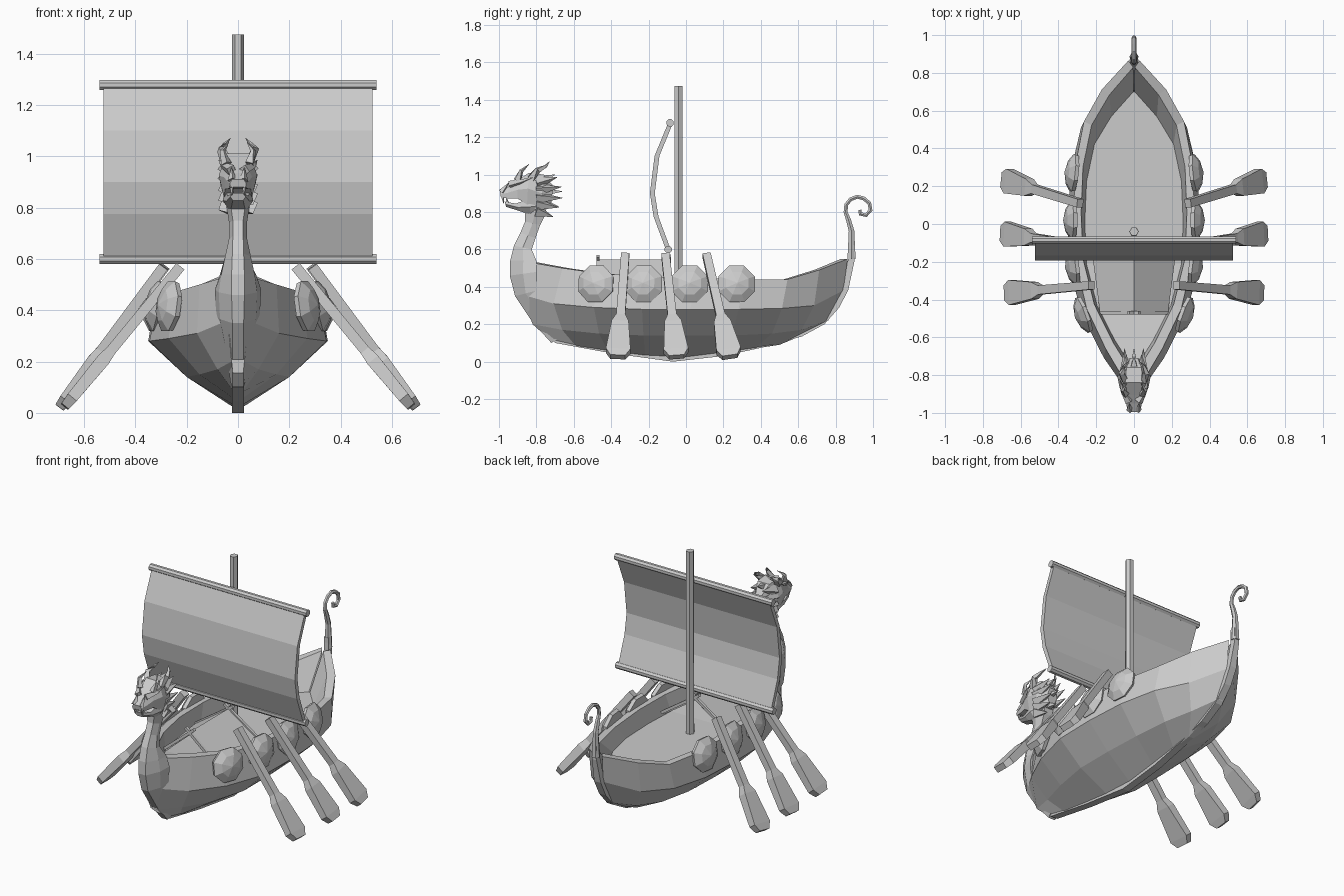
import bpy, bmesh, math
from mathutils import Vector, Matrix

if "Cube" in bpy.data.objects:
    bpy.data.objects.remove(bpy.data.objects["Cube"])


def make(name, verts, faces):
    me = bpy.data.meshes.new(name)
    me.from_pydata([tuple(v) for v in verts], [], faces)
    bm = bmesh.new()
    bm.from_mesh(me)
    bmesh.ops.remove_doubles(bm, verts=bm.verts, dist=1e-5)
    bmesh.ops.recalc_face_normals(bm, faces=bm.faces)
    bm.to_mesh(me)
    bm.free()
    ob = bpy.data.objects.new(name, me)
    bpy.context.collection.objects.link(ob)
    return ob


def skin(name, rings):
    """Join closed rings of equal length and cap both ends."""
    n = len(rings[0])
    verts = [v for r in rings for v in r]
    faces = [(i*n+j, i*n+(j+1) % n, (i+1)*n+(j+1) % n, (i+1)*n+j)
             for i in range(len(rings)-1) for j in range(n)]
    faces += [tuple(range(n)), tuple(range(len(verts)-n, len(verts)))]
    return make(name, verts, faces)


def tube(name, pts, radii, sides=6, ref=(1, 0, 0)):
    """Tapered tube along points."""
    pts = [Vector(p) for p in pts]
    rings = []
    for i, p in enumerate(pts):
        t = (pts[min(i+1, len(pts)-1)] - pts[max(i-1, 0)]).normalized()
        u = t.cross(Vector(ref)).normalized()
        v = t.cross(u)
        rings.append([p + radii[i]*(u*math.cos(a) + v*math.sin(a))
                      for a in [2*math.pi*(k+.5)/sides for k in range(sides)]])
    return skin(name, rings)


def loft(name, secs):
    """Symmetric hexagonal sections: (ya, za, yb, zb, width a, middle, b)."""
    rings = []
    for ya, za, yb, zb, wa, wm, wb in secs:
        ym, zm = (ya+yb)/2, (za+zb)/2
        rings.append([(-wa, ya, za), (wa, ya, za), (wm, ym, zm),
                      (wb, yb, zb), (-wb, yb, zb), (-wm, ym, zm)])
    return skin(name, rings)


# Hull: u, top x/z, middle x/z, low x/z, keel z
stations = [
    (-1, .05, .53, .04, .36, .025, .20, .11),
    (-.8, .15, .50, .16, .31, .08, .17, .08),
    (-.55, .25, .47, .27, .29, .15, .15, .055),
    (-.25, .31, .455, .345, .28, .20, .14, .03),
    (.05, .32, .45, .35, .28, .20, .14, .02),
    (.35, .31, .44, .335, .28, .19, .14, .045),
    (.62, .265, .44, .28, .285, .16, .15, .07),
    (.82, .17, .49, .17, .30, .10, .17, .09),
    (1, .03, .55, .02, .38, .015, .22, .14)]
rings = []
for u, xt, zt, xm, zm, xl, zl, zk in stations:
    def at(a, b):
        return a + (b-a)*(u+1)/2
    xi = max(xt-.04, .004)
    half = [(.015, at(-.72, .62), zk), (xl, at(-.82, .76), zl), (xm, at(-.88, .84), zm),
            (xt, at(-.83, .865), zt), (xi, at(-.79, .83), zt),
            (xi*.93, at(-.76, .70), max(.345, zt-.11) if u < 0 else .345)]
    rings.append(half + [(-x, y, z) for x, y, z in reversed(half)])
skin("hull", rings)

# Keel strip running up into the stern post
outer = [(-.82, .21), (-.70, .10), (-.4, .045), (-.07, .0), (.2, .03), (.45, .085),
         (.62, .135), (.74, .20), (.82, .29), (.868, .385), (.9, .535), (.9, .62)]
rings = []
for i, (y, z) in enumerate(outer):
    a, b = outer[max(i-1, 0)], outer[min(i+1, len(outer)-1)]
    t = Vector((0, b[0]-a[0], b[1]-a[1])).normalized()
    n = Vector((0, -t.z, t.y)) * .035
    w = .023 if i < 10 else .016
    p = Vector((0, y, z))
    rings.append([p+Vector((w, 0, 0)), p-Vector((w, 0, 0)),
                  p+n-Vector((w, 0, 0)), p+n+Vector((w, 0, 0))])
skin("keel", rings)

# Curled tail
tail = [(.885, .55), (.885, .70), (.868, .76), (.853, .80), (.857, .84), (.88, .868), (.915, .882),
        (.95, .873), (.98, .848), (.987, .81), (.962, .783), (.932, .79), (.93, .812)]
tube("tail_curl", [(0, y, z) for y, z in tail],
     [.025, .017, .015] + [.012]*9 + [.01], 6)

# Bow post and neck
loft("neck", [
    (-.72, .10, -.66, .14, .022, .03, .03),
    (-.82, .21, -.74, .27, .022, .045, .06),
    (-.914, .35, -.80, .38, .022, .07, .085),
    (-.942, .46, -.80, .48, .025, .075, .09),
    (-.94, .54, -.80, .54, .025, .065, .07),
    (-.92, .62, -.825, .60, .022, .05, .04),
    (-.885, .69, -.805, .66, .02, .036, .025),
    (-.86, .75, -.78, .73, .02, .035, .025),
    (-.86, .82, -.75, .79, .03, .045, .03),
    (-.84, .88, -.74, .87, .03, .05, .03)])

# Dragon head and jaw
loft("head", [
    (-.995, .91, -.99, .88, .022, .032, .03),
    (-.95, .935, -.95, .872, .025, .042, .04),
    (-.905, .965, -.90, .872, .035, .055, .05),
    (-.84, 1.01, -.85, .84, .045, .075, .055),
    (-.76, 1.0, -.78, .80, .04, .07, .045),
    (-.71, .94, -.72, .85, .02, .035, .02)])
loft("jaw", [
    (-.97, .856, -.962, .828, .025, .03, .02),
    (-.91, .845, -.89, .805, .04, .045, .025),
    (-.84, .87, -.83, .785, .05, .06, .03),
    (-.78, .88, -.77, .79, .04, .05, .025)])

# Horns, brows, mane, fangs and nostrils
for s, side in ((-1, "left"), (1, "right")):
    def spike(name, pts, r):
        k = len(pts)-1
        tube(side+"_"+name, [(s*x, y, z) for x, y, z in pts],
             [r*(1-i/k)+.001 for i in range(k+1)], 4, (.1, .3, .2))
    spike("horn", [(.045, -.83, .98), (.066, -.79, 1.025), (.052, -.75, 1.045), (.03, -.73, 1.07)], .024)
    spike("crest", [(.045, -.90, .97), (.06, -.88, 1.02), (.035, -.84, 1.055)], .02)
    spike("brow", [(.025, -.94, .945), (.06, -.88, .965), (.075, -.82, .985)], .022)
    spike("nostril", [(.022, -.985, .905), (.025, -.95, .955)], .018)
    spike("fang", [(.024, -.98, .885), (.024, -.975, .845)], .009)
    spike("lower_fang", [(.022, -.955, .85), (.022, -.96, .875)], .008)
    for i, (x, y, z) in enumerate([(.04, -.69, .985), (.05, -.665, .935), (.05, -.66, .875),
                                   (.045, -.68, .825), (.04, -.71, .775)]):
        spike("mane_%d" % i, [(.045, -.80, .88+(z-.88)*.7), (x, y, z)], .034)
for i, (y, z) in enumerate([(-.70, 1.0), (-.66, .91), (-.68, .83)]):
    tube("back_spike_%d" % i, [(0, -.78, .9+(z-.9)*.7), (0, y, z)], [.035, .001], 4)

# Mast, yards and sail
tube("mast", [(0, -.04, .33), (0, -.04, 1.475)], [.026, .024], 6)
for name, y, z in (("upper_yard", -.085, 1.277), ("lower_yard", -.095, .6)):
    tube(name, [(-.54, y, z), (.54, y, z)], [.021, .021], 8, (0, 0, 1))
prof = [(-.085, 1.27), (-.155, 1.10), (-.18, .90), (-.16, .775), (-.095, .60)]
loop = [(y-.013, z) for y, z in prof] + [(y+.013, z) for y, z in reversed(prof)]
skin("sail", [[(x, y, z) for y, z in loop] for x in (-.525, .525)])

# Tent on the deck with crossed end poles
tent = [(-.47, .18), (-.09, .23)]
rings = [[(-w, y, .39), (0, y, .545), (w, y, .39), (w-.02, y, .385), (0, y, .525), (-w+.02, y, .385)]
         for y, w in tent]
skin("tent", rings)
for i, (y, w) in enumerate(tent):
    for s in (-1, 1):
        tube("tent_pole_%d_%d" % (i, s), [(s*w, y, .39), (-s*.03, y, .565)],
             [.012, .012], 4, (0, 1, 0))

# Shields: shallow eight-sided domes along both sides
for i, (y, x, yaw) in enumerate([(-.48, .265, -20), (-.225, .315, -7), (.02, .325, 0), (.27, .318, 6)]):
    for s in (-1, 1):
        rings = []
        for d, r in ((-.012, .1), (.008, .106), (.035, .065), (.05, .004)):
            rings.append([Vector((d, r*math.cos(a), r*math.sin(a)))
                          for a in [math.pi*(k+.5)/4 for k in range(8)]])
        m = (Matrix.Diagonal((s, 1, 1, 1)) @ Matrix.Translation((x, y, .415))
             @ Matrix.Rotation(math.radians(yaw), 4, 'Z') @ Matrix.Rotation(math.radians(-8), 4, 'Y'))
        skin("shield_%d_%d" % (i, s), [[m @ v for v in r] for r in rings])

# Oars: square shaft widening into a flat blade
for i, (a, b) in enumerate([((.225, -.325, .57), (.675, -.365, .025)),
                            ((.29, -.11, .57), (.695, -.05, .025)),
                            ((.285, .11, .57), (.69, .235, .025))]):
    for s in (-1, 1):
        p, q = Vector(a), Vector(b)
        t = (q-p).normalized()
        w = (Vector((0, 1, 0)) - t*t.y).normalized()
        n = t.cross(w)
        rings = []
        for f, hw, ht in ((0, .022, .02), (.60, .024, .02), (.67, .045, .026),
                          (.94, .066, .022), (1.0, .04, .018)):
            c = p.lerp(q, f)
            ring = [c+w*hw+n*ht, c-w*hw+n*ht, c-w*hw-n*ht, c+w*hw-n*ht]
            rings.append([(v.x*s, v.y, v.z) for v in ring])
        skin("oar_%d_%d" % (i, s), rings)
